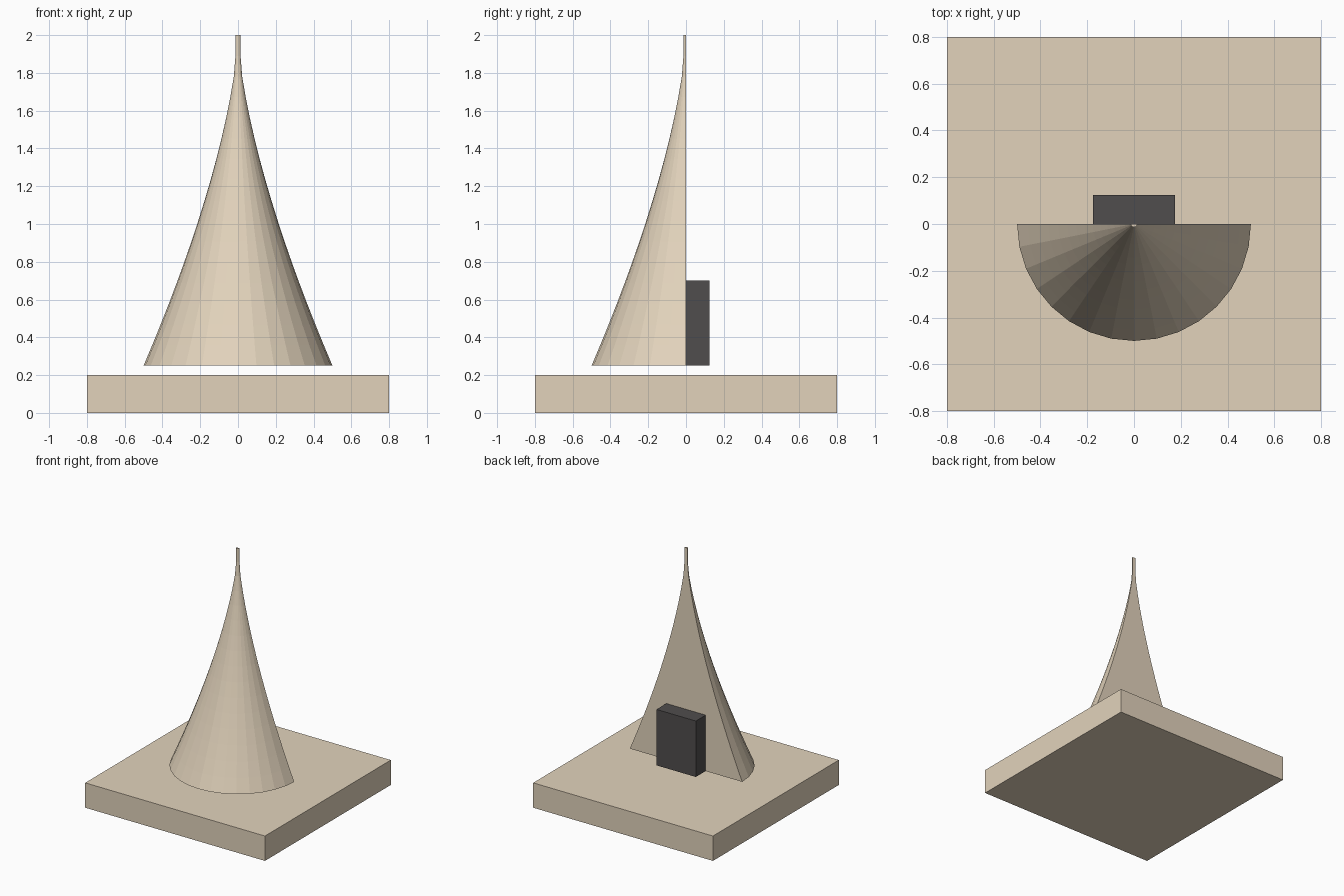
import bpy, bmesh, math

if "Cube" in bpy.data.objects:
    bpy.data.objects.remove(bpy.data.objects["Cube"])


def material(name, color):
    m = bpy.data.materials.new(name)
    m.diffuse_color = (*color, 1)
    m.use_nodes = True
    m.node_tree.nodes["Principled BSDF"].inputs["Base Color"].default_value = m.diffuse_color
    return m


sand = material("sand", (0.76, 0.65, 0.50))
dark = material("dark", (0.08, 0.075, 0.075))


def finish(name, bm, mat):
    bmesh.ops.recalc_face_normals(bm, faces=bm.faces[:])
    mesh = bpy.data.meshes.new(name)
    bm.to_mesh(mesh)
    bm.free()
    mesh.materials.append(mat)
    obj = bpy.data.objects.new(name, mesh)
    bpy.context.collection.objects.link(obj)
    return obj


def box(name, size, center, mat):
    bm = bmesh.new()
    bmesh.ops.create_cube(bm, size=1)
    bmesh.ops.scale(bm, vec=size, verts=bm.verts[:])
    bmesh.ops.translate(bm, vec=center, verts=bm.verts[:])
    return finish(name, bm, mat)


# Square plinth
box("base_slab", (1.6, 1.6, 0.2), (0, 0, 0.1), sand)

# Half spire: concave profile swept over the front half circle
RINGS, SIDES = 16, 16
bm = bmesh.new()
rings = []
for i in range(RINGS + 1):
    t = i / RINGS
    r = max(0.5 * (1 - t) ** 1.5, 0.0135)
    angles = [math.pi + math.pi * j / SIDES for j in range(SIDES + 1)]
    rings.append([bm.verts.new((r * math.cos(a), r * math.sin(a), 0.25 + 1.75 * t))
                  for a in angles])
for low, high in zip(rings, rings[1:]):
    for j in range(SIDES):
        bm.faces.new((low[j], low[j + 1], high[j + 1], high[j]))
# Flat back, bottom and tip
bm.faces.new([r[0] for r in rings] + [r[-1] for r in reversed(rings)])
bm.faces.new(rings[0])
bm.faces.new(rings[-1])
finish("half_spire", bm, sand)

# Dark door block on the flat back
box("door_block", (0.35, 0.125, 0.45), (0, 0.0625, 0.475), dark)
